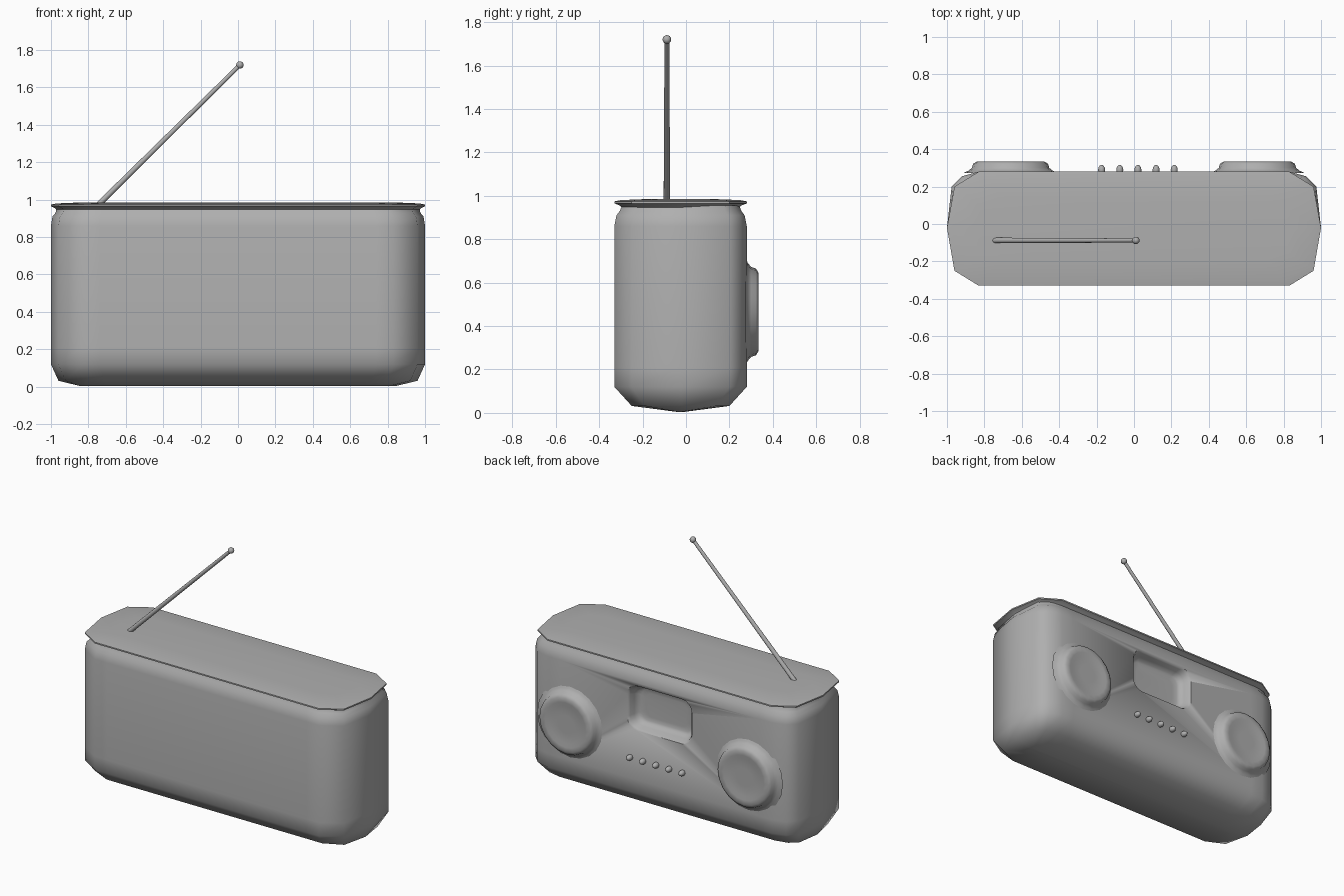
import bpy, bmesh, math
from mathutils import Vector

if "Cube" in bpy.data.objects:
    bpy.data.objects.remove(bpy.data.objects["Cube"])

YC = -0.025  # depth centre of the case
grey = bpy.data.materials.new("dark_grey")
grey.diffuse_color = (0.43, 0.43, 0.43, 1)
grey.use_nodes = True
grey.node_tree.nodes["Principled BSDF"].inputs["Base Color"].default_value = grey.diffuse_color


def finish(bm, name, angle=55):
    bmesh.ops.recalc_face_normals(bm, faces=bm.faces)
    me = bpy.data.meshes.new(name)
    bm.to_mesh(me)
    bm.free()
    me.materials.append(grey)
    ob = bpy.data.objects.new(name, me)
    bpy.context.collection.objects.link(ob)
    bpy.ops.object.select_all(action='DESELECT')
    ob.select_set(True)
    bpy.context.view_layer.objects.active = ob
    bpy.ops.object.shade_smooth_by_angle(angle=math.radians(angle))
    return ob


def loft(name, rings, angle=55):
    """Skin a stack of equal-length rings and cap both ends."""
    bm = bmesh.new()
    vs = [[bm.verts.new(p) for p in r] for r in rings]
    n = len(vs[0])
    for a, b in zip(vs, vs[1:]):
        for i in range(n):
            j = (i + 1) % n
            bm.faces.new((a[i], a[j], b[j], b[i]))
    bm.faces.new(vs[0])
    bm.faces.new(vs[-1])
    return finish(bm, name, angle)


def outline(half, z, ix, iy):
    """Plan outline at height z, drawn in by ix at the ends and iy at front/back."""
    full = half + [(-x, y) for x, y in reversed(half)]
    return [(x * (1 - ix), YC + (y - YC) * (1 - iy / 0.305), z) for x, y in full]


# case body, with support columns and rings keeping the panels flat
body_half = [(0.74, -0.33), (0.83, -0.33), (0.96, -0.25), (1.0, -0.02),
             (0.975, 0.2), (0.92, 0.255), (0.83, 0.28), (0.74, 0.28)]
body = loft("case_body", [outline(body_half, *r) for r in (
    (0.005, 0.15, 0.285), (0.032, 0.04, 0.08), (0.12, 0, 0), (0.21, 0, 0), (0.86, 0, 0),
    (0.91, 0.008, 0.01), (0.93, 0.025, 0.025), (0.955, 0.03, 0.035))])

# lid with flared rim
lid_half = [(0.83, -0.33), (0.96, -0.25), (1.0, -0.02), (0.96, 0.2), (0.83, 0.28)]
loft("lid", [outline(lid_half, *r) for r in (
    (0.945, 0.03, 0.035), (0.955, 0.02, 0.025), (0.965, 0, 0), (0.974, 0, 0),
    (0.98, 0.03, 0.03), (0.985, 0.15, 0.15))], 40)


# display recess
def round_rect(hx, hz, r, y, cz=0.69):
    pts = []
    for k, (sx, sz) in enumerate(((1, 1), (-1, 1), (-1, -1), (1, -1))):
        for s in range(5):
            a = math.pi / 2 * (k + s / 4)
            pts.append((sx * (hx - r) + r * math.cos(a), y, cz + sz * (hz - r) + r * math.sin(a)))
    return pts


cutter = loft("recess_cutter", [round_rect(*r) for r in (
    (0.15, 0.08, 0.04, 0.2), (0.185, 0.105, 0.05, 0.202), (0.205, 0.12, 0.06, 0.21),
    (0.218, 0.133, 0.067, 0.235), (0.228, 0.141, 0.072, 0.265),
    (0.24, 0.15, 0.075, 0.2805), (0.25, 0.16, 0.08, 0.30))])
mod = body.modifiers.new("recess", 'BOOLEAN')
mod.object = cutter
mod.operation = 'DIFFERENCE'
mod.solver = 'EXACT'
bpy.ops.object.select_all(action='DESELECT')
body.select_set(True)
bpy.context.view_layer.objects.active = body
bpy.ops.object.modifier_move_to_index(modifier="recess", index=0)
bpy.ops.object.modifier_apply(modifier="recess")
bpy.data.objects.remove(cutter)

# speakers
profile = [(0.25, 0.274), (0.225, 0.285), (0.207, 0.3), (0.2, 0.322),
           (0.18, 0.334), (0.15, 0.333), (0.125, 0.328), (0.06, 0.328)]
for side, x in (("left", -0.66), ("right", 0.66)):
    loft("speaker_" + side, [
        [(x + r * math.cos(t * math.pi / 10), y, 0.465 + r * math.sin(t * math.pi / 10)) for t in range(20)]
        for r, y in profile], 65)

# buttons
for i in range(5):
    bm = bmesh.new()
    bmesh.ops.create_uvsphere(bm, u_segments=12, v_segments=8, radius=0.019)
    bmesh.ops.scale(bm, vec=(1, 1.5, 1), verts=bm.verts)
    bmesh.ops.translate(bm, vec=(-0.173 + i * 0.097, 0.288, 0.35), verts=bm.verts)
    finish(bm, f"button_{i + 1}")

# antenna rod and tip
a, b = Vector((-0.75, -0.088, 0.97)), Vector((0.01, -0.088, 1.72))
bm = bmesh.new()
bmesh.ops.create_cone(bm, cap_ends=True, segments=12, radius1=0.015, radius2=0.011, depth=(b - a).length)
rot = (b - a).to_track_quat('Z', 'Y').to_matrix()
bmesh.ops.rotate(bm, cent=(0, 0, 0), matrix=rot, verts=bm.verts)
bmesh.ops.translate(bm, vec=(a + b) / 2, verts=bm.verts)
finish(bm, "antenna_rod")
bm = bmesh.new()
bmesh.ops.create_uvsphere(bm, u_segments=12, v_segments=8, radius=0.02)
bmesh.ops.translate(bm, vec=b, verts=bm.verts)
finish(bm, "antenna_tip")
